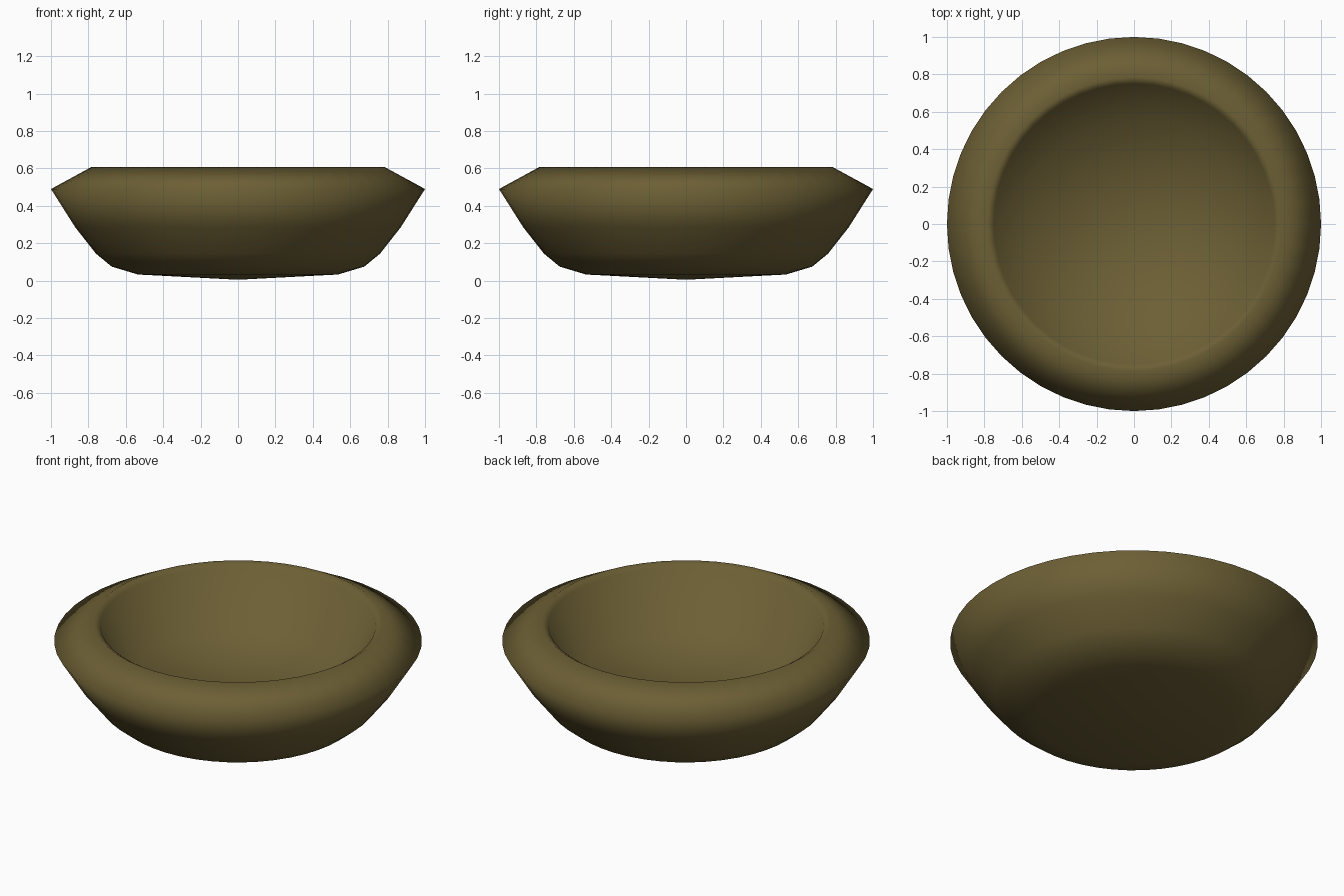
import bpy, bmesh, math

if "Cube" in bpy.data.objects:
    bpy.data.objects.remove(bpy.data.objects["Cube"])

# half cross-section of the bowl (radius, height): underside, outer wall, lip, inner wall, floor
profile = [(0, 0.005), (0.535, 0.033), (0.675, 0.075), (0.76, 0.145), (0.87, 0.285), (1.0, 0.49),
           (0.785, 0.607), (0.75, 0.585), (0.58, 0.27), (0, 0.25)]

# spin the profile into a closed solid
bm = bmesh.new()
verts = [bm.verts.new((r, 0, z)) for r, z in profile]
edges = [bm.edges.new(pair) for pair in zip(verts, verts[1:])]
bmesh.ops.spin(bm, geom=verts + edges, axis=(0, 0, 1), cent=(0, 0, 0),
               angle=math.tau, steps=48, use_duplicate=False)
bmesh.ops.remove_doubles(bm, verts=bm.verts, dist=1e-4)
bmesh.ops.recalc_face_normals(bm, faces=bm.faces)
for f in bm.faces:
    f.smooth = True
mesh = bpy.data.meshes.new("bowl")
bm.to_mesh(mesh)
bm.free()
bowl = bpy.data.objects.new("bowl", mesh)
bpy.context.collection.objects.link(bowl)

# olive brown glaze
mat = bpy.data.materials.new("olive_brown")
mat.diffuse_color = (0.15, 0.115, 0.035, 1)
mat.use_nodes = True
mat.node_tree.nodes["Principled BSDF"].inputs["Base Color"].default_value = mat.diffuse_color
mesh.materials.append(mat)
